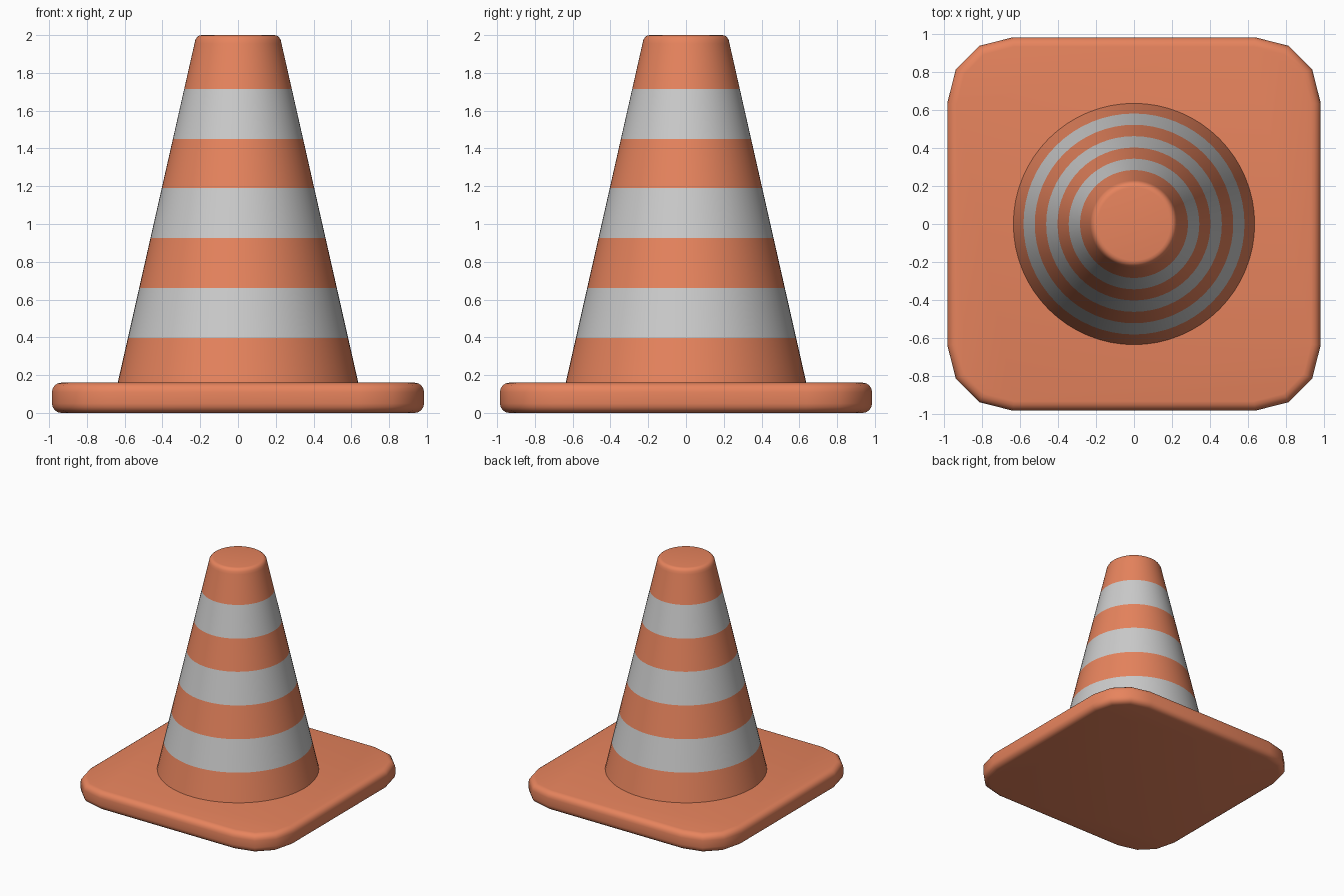
import bpy, bmesh
from math import cos, sin, tau, radians

if "Cube" in bpy.data.objects:
    bpy.data.objects.remove(bpy.data.objects["Cube"])


def material(name, rgb):
    m = bpy.data.materials.new(name)
    m.diffuse_color = (*rgb, 1)
    m.use_nodes = True
    m.node_tree.nodes["Principled BSDF"].inputs["Base Color"].default_value = m.diffuse_color
    return m


ORANGE = material("orange", (0.80, 0.23, 0.11))
GREY = material("reflective_grey", (0.60, 0.60, 0.60))


def loft(name, rings, mats, mat_ids=None):
    """Join equal-length rings of points with quads and cap both ends."""
    bm = bmesh.new()
    loops = [[bm.verts.new(p) for p in ring] for ring in rings]
    n = len(loops[0])
    for k, (a, b) in enumerate(zip(loops, loops[1:])):
        for i in range(n):
            j = (i + 1) % n
            f = bm.faces.new((a[i], a[j], b[j], b[i]))
            f.material_index = mat_ids[k] if mat_ids else 0
    bm.faces.new(loops[0][::-1])
    bm.faces.new(loops[-1])
    me = bpy.data.meshes.new(name)
    bm.to_mesh(me)
    bm.free()
    for m in mats:
        me.materials.append(m)
    ob = bpy.data.objects.new(name, me)
    bpy.context.collection.objects.link(ob)
    return ob


def smooth(ob, angle):
    bpy.ops.object.select_all(action='DESELECT')
    ob.select_set(True)
    bpy.context.view_layer.objects.active = ob
    bpy.ops.object.shade_smooth_by_angle(angle=radians(angle))


# Base plate: square with faceted corners, rolled top and bottom edges
corner = [(0.985, 0.64), (0.94, 0.817), (0.817, 0.94), (0.64, 0.985)]
outline = []
for _ in range(4):
    outline += corner
    corner = [(-y, x) for x, y in corner]
base = loft("base_plate", [[(x, y, z) for x, y in outline] for z in (0.0, 0.16)], [ORANGE])
bev = base.modifiers.new("rolled_edge", 'BEVEL')
bev.width = 0.05
bev.segments = 4
bev.limit_method = 'ANGLE'
bev.angle_limit = radians(60)
bpy.context.view_layer.objects.active = base
bpy.ops.object.modifier_apply(modifier=bev.name)
smooth(base, 35)

# Cone body: straight taper with alternating bands and a rounded tip
heights = [0.15, 0.397, 0.66, 0.925, 1.19, 1.45, 1.715, 1.955]
profile = [(0.673 - 0.2264 * z, z) for z in heights]
profile += [(0.226, 1.975), (0.217, 1.99), (0.205, 1.998), (0.192, 2.0)]
SIDES = 64
rings = [[(r * cos(tau * i / SIDES), r * sin(tau * i / SIDES), z) for i in range(SIDES)]
         for r, z in profile]
bands = [k % 2 if k < 6 else 0 for k in range(len(profile) - 1)]
cone = loft("cone_body", rings, [ORANGE, GREY], bands)
smooth(cone, 40)
